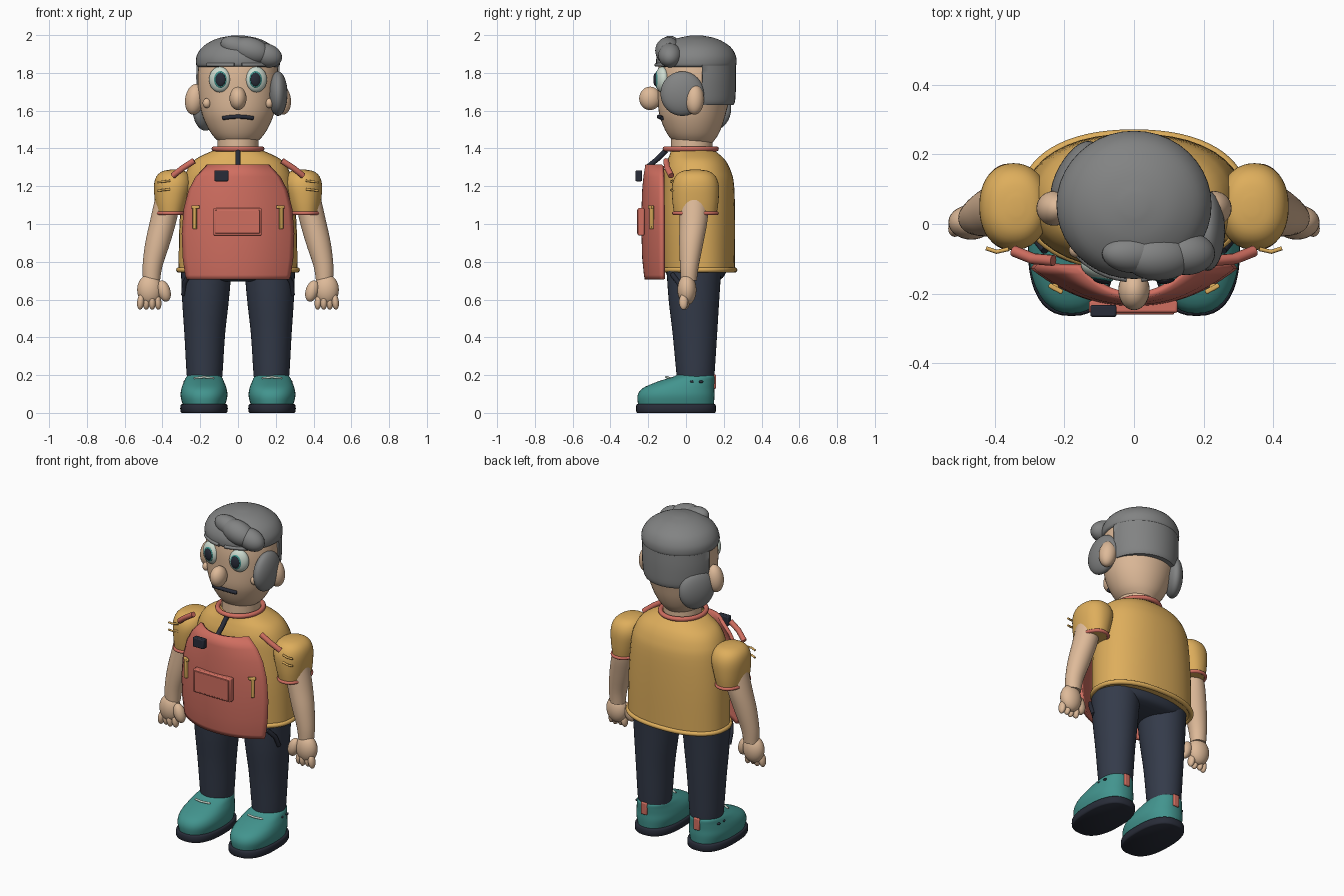
import bpy, math
from mathutils import Vector, Euler

if "Cube" in bpy.data.objects:
    bpy.data.objects.remove(bpy.data.objects["Cube"])


def srgb(r, g, b):
    return tuple((c / 255 / 12.92) if c < 10 else ((c / 255 + .055) / 1.055) ** 2.4 for c in (r, g, b)) + (1,)


def mat(name, *rgb):
    m = bpy.data.materials.new(name)
    m.diffuse_color = srgb(*rgb)
    m.use_nodes = True
    m.node_tree.nodes["Principled BSDF"].inputs["Base Color"].default_value = m.diffuse_color
    return m


SKIN = mat("skin", 222, 186, 153)
MUSTARD = mat("mustard", 222, 174, 92)
CORAL = mat("coral", 208, 110, 96)
NAVY = mat("navy", 52, 59, 74)
DARK = mat("dark_slate", 40, 44, 56)
TEAL = mat("teal", 66, 148, 142)
GREY = mat("hair_grey", 130, 131, 131)
PALE = mat("pale_eye", 206, 220, 208)


def add_mesh(name, verts, faces, m):
    me = bpy.data.meshes.new(name)
    me.from_pydata(verts, [], faces)
    me.materials.append(m)
    ob = bpy.data.objects.new(name, me)
    bpy.context.collection.objects.link(ob)
    return ob


def ring(x, y, z, rx, ry, p=2.0, n=40):
    """Superellipse outline in a horizontal plane."""
    out = []
    for i in range(n):
        a = 2 * math.pi * i / n
        c, s = math.cos(a), math.sin(a)
        out.append(Vector((x + rx * math.copysign(abs(c) ** (2 / p), c),
                           y + ry * math.copysign(abs(s) ** (2 / p), s), z)))
    return out


def loft(name, keys, m, p=2.0, steps=4, min_y=None):
    """Smooth body through rings given as (x, y, z, rx, ry)."""
    k = [keys[0]] + list(keys) + [keys[-1]]
    rows = []
    for i in range(1, len(k) - 2):
        for j in range(steps):
            t = j / steps
            rows.append([.5 * (2 * b + (c - a) * t + (2 * a - 5 * b + 4 * c - d) * t * t
                               + (3 * b - a - 3 * c + d) * t ** 3)
                         for a, b, c, d in zip(*k[i - 1:i + 3])])
    rows.append(keys[-1])
    verts, n = [], 40
    for r in rows:
        for v in ring(*r, p=p):
            if min_y is not None:
                v.y = max(v.y, min_y)
            verts.append(v)
    faces = [(r * n + i, r * n + (i + 1) % n, (r + 1) * n + (i + 1) % n, (r + 1) * n + i)
             for r in range(len(rows) - 1) for i in range(n)]
    faces += [tuple(range(n))[::-1], tuple(range(len(verts) - n, len(verts)))]
    return add_mesh(name, verts, faces, m)


def ball(name, loc, size, m, rot=(0, 0, 0)):
    bpy.ops.mesh.primitive_uv_sphere_add(segments=28, ring_count=16, location=loc, rotation=rot)
    ob = bpy.context.object
    ob.name, ob.scale = name, size
    ob.data.materials.append(m)
    return ob


def box(name, loc, size, m, bevel=.006, rot=(0, 0, 0)):
    bpy.ops.mesh.primitive_cube_add(size=1, location=loc, rotation=rot)
    ob = bpy.context.object
    ob.name, ob.scale = name, size
    bpy.ops.object.transform_apply(location=False, rotation=False, scale=True)
    b = ob.modifiers.new("bevel", 'BEVEL')
    b.width, b.segments = bevel, 2
    ob.data.materials.append(m)
    return ob


def tube(name, pts, r, m, closed=False):
    cu = bpy.data.curves.new(name, 'CURVE')
    cu.dimensions, cu.bevel_depth, cu.bevel_resolution, cu.use_fill_caps = '3D', r, 3, True
    sp = cu.splines.new('POLY')
    sp.points.add(len(pts) - 1)
    for q, v in zip(sp.points, pts):
        q.co = (*v, 1)
    sp.use_cyclic_u = closed
    cu.materials.append(m)
    ob = bpy.data.objects.new(name, cu)
    bpy.context.collection.objects.link(ob)
    bpy.ops.object.select_all(action='DESELECT')
    ob.select_set(True)
    bpy.context.view_layer.objects.active = ob
    bpy.ops.object.convert(target='MESH')
    return ob


# Shirt, hem, neck and collar
loft("shirt", [(0, .068, .75, .315, .19), (0, .065, 1.0, .31, .195), (0, .065, 1.2, .292, .19),
               (0, .06, 1.28, .272, .178), (0, .055, 1.335, .235, .155), (0, .045, 1.37, .175, .13),
               (0, .03, 1.395, .115, .11)], MUSTARD, p=2.25)
tube("shirt_hem", ring(0, .068, .757, .314, .19, 2.25, 64), .014, MUSTARD, True)
loft("neck", [(0, .03, 1.36, .108, .11), (0, .03, 1.48, .108, .11)], SKIN)
tube("collar", ring(0, .025, 1.398, .126, .135, 2, 48), .014, CORAL, True)

# Head
loft("head", [(0, .04, 1.43, .095, .1), (0, .037, 1.47, .135, .132), (0, .035, 1.53, .17, .16),
              (0, .035, 1.6, .195, .18), (0, .045, 1.7, .212, .195), (0, .05, 1.8, .213, .2),
              (0, .055, 1.88, .195, .185), (0, .055, 1.95, .12, .11)], SKIN)
ball("nose", (0, -.19, 1.665), (.045, .058, .062), SKIN)
tube("mouth", [(x * .01, .035 - .178 * math.sqrt(1 - (x / 18.5) ** 2),
                1.568 - .008 * (x / 8) ** 2) for x in range(-8, 9)], .011, DARK)
for s, side in ((-1, "left"), (1, "right")):
    ball(side + "_ear", (s * .23, .045, 1.66), (.05, .05, .082), SKIN, (0, s * -.15, 0))
    ball(side + "_eye", (s * .097, -.127, 1.765), (.058, .035, .068), PALE, (0, 0, s * .3))
    ball(side + "_iris", (s * .094, -.152, 1.765), (.036, .014, .045), TEAL, (0, 0, s * .2))
    ball(side + "_pupil", (s * .093, -.16, 1.765), (.027, .012, .036), DARK, (0, 0, s * .2))
    ball(side + "_cheek", (s * .165, -.075, 1.64), (.022, .022, .026), SKIN)
    tube(side + "_brow", [(s * x, .05 - .208 * math.sqrt(1 - (x / .215) ** 2), 1.843 - .1 * (x - .09) ** 2)
                          for x in (.02, .05, .08, .11, .14, .16)], .01, GREY)

# Hair
loft("hair_cap", [(0, .055, 1.832, .212, .2), (0, .055, 1.845, .222, .212), (0, .055, 1.89, .219, .209),
                  (0, .055, 1.94, .185, .178), (0, .055, 1.98, .115, .11), (0, .055, 1.998, .03, .03)], GREY)
loft("back_hair", [(0, .05, 1.63, .203, .202), (0, .052, 1.66, .213, .209), (0, .053, 1.76, .221, .212),
                   (0, .055, 1.85, .219, .208)], GREY, min_y=.085)
for i, (x, y, z, rx, r) in enumerate([(.0, -.085, 1.936, .095, .056), (.07, -.095, 1.918, .105, .068),
                                      (.15, -.085, 1.893, .085, .062)]):
    ball("quiff_%d" % i, (x, y, z), (rx, r, r), GREY, (0, .3, 0))
ball("right_side_hair", (.212, -.02, 1.69), (.05, .115, .118), GREY)
ball("left_side_hair", (-.172, .14, 1.612), (.05, .11, .118), GREY, (0, 0, -.5))

# Arms, sleeves and hands
for s, side in ((-1, "left"), (1, "right")):
    loft(side + "_sleeve", [(s * .357, .05, 1.05, .073, .112), (s * .352, .05, 1.12, .088, .122),
                            (s * .345, .05, 1.2, .1, .124), (s * .343, .05, 1.25, .09, .108),
                            (s * .34, .05, 1.278, .062, .075), (s * .338, .05, 1.288, .02, .025)],
         MUSTARD, p=2.2)
    tube(side + "_cuff", ring(s * .357, .05, 1.057, .074, .114, 2.2, 40), .01, CORAL, True)
    loft(side + "_arm", [(s * .37, .045, 1.14, .068, .076), (s * .395, .04, 1.02, .07, .074),
                         (s * .425, .028, .9, .066, .064), (s * .452, .018, .78, .053, .05),
                         (s * .458, .015, .7, .045, .042)], SKIN)
    ball(side + "_palm", (s * .468, .005, .652), (.066, .05, .082), SKIN)
    ball(side + "_thumb", (s * .392, -.012, .645), (.034, .033, .058), SKIN, (0, s * .3, 0))
    for i in range(4):
        ball("%s_finger_%d" % (side, i), (s * (.425 + .03 * i), -.005 - .008 * (i % 2), .588),
             (.019, .024, .042), SKIN, (0, s * (.12 - .08 * i), 0))
    # sleeve stitches and shoulder straps
    for z in (1.225, 1.18):
        tube(side + "_stitch", [(s * .36, -.072, z + .004), (s * .395, -.08, z), (s * .425, -.07, z - .004)],
             .006, MUSTARD)
    tube(side + "_shoulder_strap", [(s * .345, -.078, 1.255), (s * .29, -.1, 1.298), (s * .232, -.105, 1.335)],
         .016, CORAL)

# Trousers
loft("trouser_seat", [(0, .05, .695, .2, .1), (0, .05, .715, .27, .145), (0, .055, .765, .295, .165)], NAVY, p=2.3)
for s, side in ((-1, "left"), (1, "right")):
    loft(side + "_leg", [(s * .177, .05, .17, .09, .097), (s * .177, .05, .22, .096, .102),
                         (s * .176, .047, .42, .108, .118), (s * .172, .042, .6, .124, .134),
                         (s * .168, .042, .76, .134, .145)], NAVY)
    tube(side + "_trouser_pocket", [(s * .255, -.075, .735), (s * .283, -.04, .69), (s * .288, -.01, .625)],
         .013, DARK)

    # Shoes
    x = s * .18
    loft(side + "_sole", [(x, -.053, .0, .118, .205), (x, -.053, .008, .125, .211),
                          (x, -.053, .038, .125, .211), (x, -.053, .046, .118, .205)], DARK, p=2.5, steps=2)
    loft(side + "_shoe", [(x, -.053, .04, .112, .2), (x, -.053, .09, .124, .204), (x, -.04, .13, .119, .19),
                          (x, .0, .165, .106, .152), (x, .04, .19, .094, .112),
                          (x, .05, .203, .078, .092)], TEAL, p=2.3)
    box(side + "_heel_tab", (x, .152, .165), (.04, .016, .075), CORAL)
    tube(side + "_lace", [(x - .05, -.085, .183), (x, -.105, .19), (x + .05, -.085, .183)], .006, PALE)
    for dy in (.03, .08):
        ball(side + "_eyelet", (x + s * .1, dy, .165), (.008, .012, .007), DARK)

# Chest bag: curved shield with thickness
outline = [(.705, .272), (.73, .28), (.82, .293), (.95, .298), (1.08, .288), (1.18, .262), (1.25, .225), (1.315, .165)]
cols = 24
verts, faces = [], []
for z, w in outline:
    for i in range(cols + 1):
        u = 2 * i / cols - 1
        bow = .018 * (abs(z - 1.0) / .3) ** 3
        verts.append((w * u, -.236 + bow + (.108 - bow) * abs(u) ** 2.2, z))
for r in range(len(outline) - 1):
    for i in range(cols):
        a = r * (cols + 1) + i
        faces.append((a, a + 1, a + cols + 2, a + cols + 1))
bag = add_mesh("chest_bag", verts, faces, CORAL)
sol = bag.modifiers.new("thickness", 'SOLIDIFY')
sol.thickness, sol.offset = .02, -1

# Bag details
box("bag_pocket", (-.002, -.238, 1.012), (.255, .035, .145), CORAL)
box("bag_pocket_panel", (-.002, -.256, 1.012), (.235, .008, .125), CORAL, .003)
box("bag_tag", (-.088, -.25, 1.255), (.075, .035, .058), DARK)
for s, side in ((-1, "left"), (1, "right")):
    box(side + "_bag_buckle", (s * .228, -.182, 1.035), (.02, .02, .125), MUSTARD, .005, (0, 0, s * .5))
    box(side + "_buckle_bar", (s * .225, -.186, 1.09), (.045, .014, .018), MUSTARD, .004, (0, 0, s * .5))
tube("neck_strap", [(0, -.105, 1.39), (0, -.15, 1.345), (0, -.205, 1.3)], .014, DARK)

# Smooth shading with sharp edges kept
bpy.ops.object.select_all(action='SELECT')
bpy.context.view_layer.objects.active = bag
bpy.ops.object.shade_smooth_by_angle(angle=math.radians(40))
